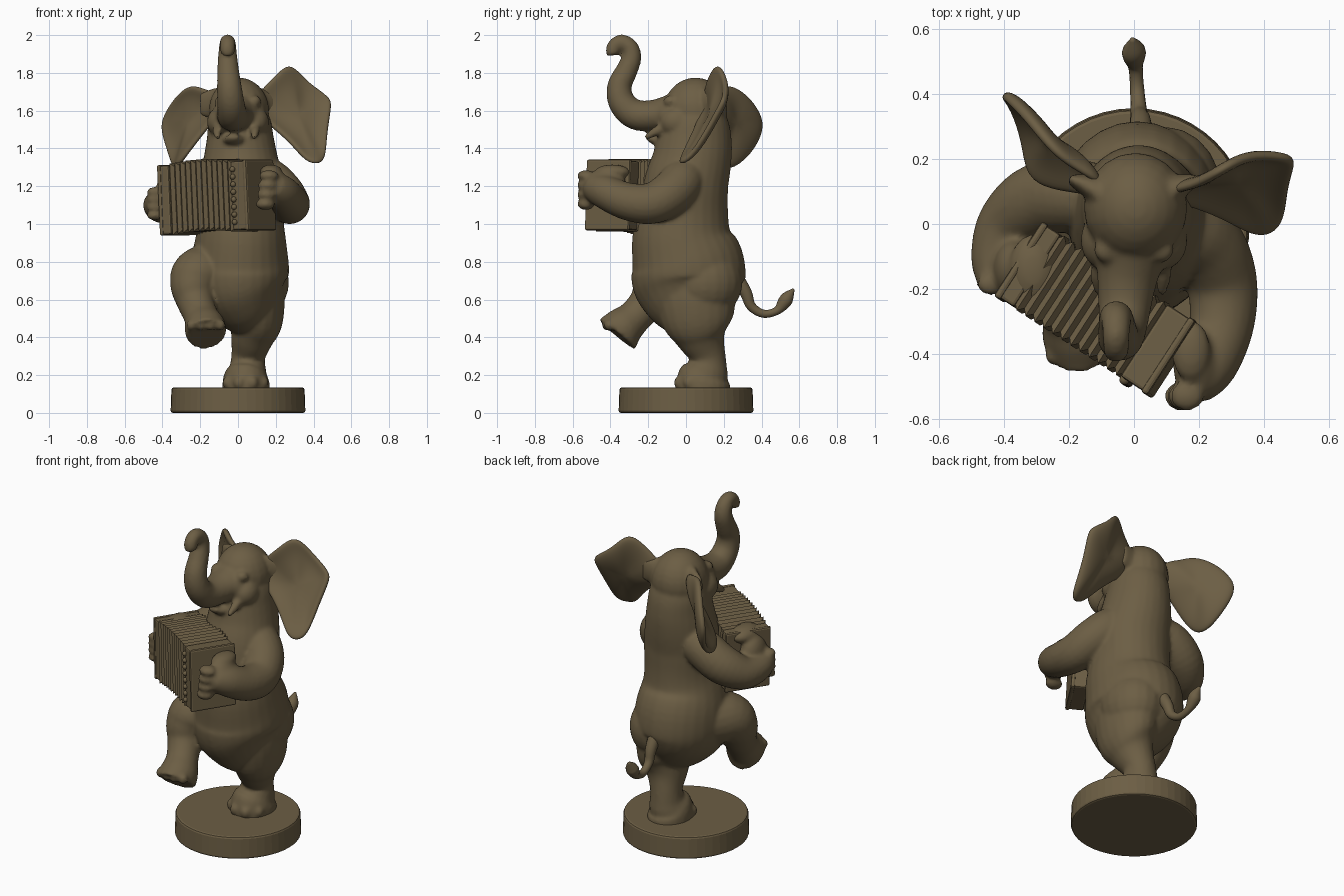
import bpy, bmesh, math
from mathutils import Vector, Matrix

if "Cube" in bpy.data.objects:
    bpy.data.objects.remove(bpy.data.objects["Cube"])

bronze = bpy.data.materials.new("dark_bronze")
bronze.use_nodes = True
COLOR = (.15, .112, .058, 1)
bronze.diffuse_color = COLOR
bronze.node_tree.nodes["Principled BSDF"].inputs["Base Color"].default_value = COLOR


def finish(bm, name, smooth=True):
    bmesh.ops.recalc_face_normals(bm, faces=bm.faces)
    for f in bm.faces:
        f.smooth = smooth
    mesh = bpy.data.meshes.new(name)
    bm.to_mesh(mesh)
    bm.free()
    mesh.materials.append(bronze)
    obj = bpy.data.objects.new(name, mesh)
    bpy.context.collection.objects.link(obj)
    return obj


def spline(keys, steps=5):
    """Catmull-Rom through (x, y, z, radius a, radius b) keys."""
    k = [Vector(p if len(p) == 5 else (*p, p[-1])) for p in keys]
    k = [k[0]] + k + [k[-1]]
    out = []
    for a, b, c, d in zip(k, k[1:], k[2:], k[3:]):
        for i in range(steps):
            t = i / steps
            out.append(b + (c - a) * (t / 2) + (2 * a - 5 * b + 4 * c - d) * (t * t / 2)
                       + (3 * b - a - 3 * c + d) * (t ** 3 / 2))
    return out + [k[-1]]


def tube(bm, keys, sides=20):
    pts = spline(keys)
    rings = []
    for i, p in enumerate(pts):
        t = (pts[min(i + 1, len(pts) - 1)] - pts[max(i - 1, 0)]).to_3d().normalized()
        u = Vector((1, 0, 0)) - t * t.x
        u.normalize()
        v = t.cross(u)
        ring = []
        for j in range(sides):
            a = math.tau * j / sides
            ring.append(bm.verts.new(p.to_3d() + u * p[3] * math.cos(a) + v * p[4] * math.sin(a)))
        rings.append(ring)
    for r, s in zip(rings, rings[1:]):
        for j in range(sides):
            n = (j + 1) % sides
            bm.faces.new((r[j], r[n], s[n], s[j]))
    bm.faces.new(rings[0][::-1])
    bm.faces.new(rings[-1])


def ball(bm, center, radii):
    m = Matrix.Translation(center) @ Matrix.Diagonal((*radii, 1))
    bmesh.ops.create_uvsphere(bm, u_segments=20, v_segments=14, radius=1, matrix=m)


# Round plinth
bm = bmesh.new()
bmesh.ops.create_cone(bm, cap_ends=True, segments=48, radius1=.357, radius2=.352, depth=.135,
                      matrix=Matrix.Translation((0, 0, .0675)))
plinth = finish(bm, "plinth", False)
bev = plinth.modifiers.new("edge", "BEVEL")
bev.width = .012
bev.segments = 2

# Torso and neck
bm = bmesh.new()
tube(bm, [(.09, .05, .47, .11, .15), (.05, .03, .56, .19, .235), (.015, .015, .67, .25, .295),
          (.01, .01, .78, .26, .3), (.015, -.02, .92, .24, .268), (.02, -.015, 1.05, .22, .24),
          (.02, 0, 1.2, .22, .225), (.015, .03, 1.33, .2, .21), (.012, .045, 1.45, .178, .198),
          (.008, .05, 1.56, .16, .17), (.005, .05, 1.68, .1, .1)], 28)
ball(bm, (.095, .1, .69), (.175, .2, .19))
# Standing leg
tube(bm, [(.06, .03, .85, .1, .12), (.09, .045, .68, .15, .21), (.1, .06, .5, .14, .195),
          (.075, .08, .4, .115, .135), (.055, .115, .3, .09, .095), (.05, .11, .23, .1, .115),
          (.043, .093, .18, .122, .14), (.043, .09, .11, .127, .145)])
# Raised leg
tube(bm, [(-.06, .03, .74, .17), (-.2, -.11, .73, .15), (-.235, -.16, .67, .125),
          (-.225, -.2, .59, .1), (-.195, -.27, .51, .092), (-.175, -.33, .455, .11),
          (-.168, -.365, .415, .105, .125)])
# Left and right arms
tube(bm, [(.02, 0, 1.24, .07), (.14, -.01, 1.24, .115), (.225, -.07, 1.17, .118),
          (.27, -.18, 1.11, .11), (.27, -.31, 1.12, .1), (.23, -.43, 1.17, .09),
          (.18, -.49, 1.2, .075)])
tube(bm, [(-.02, .08, 1.25, .07), (-.16, .09, 1.24, .11), (-.29, .075, 1.16, .115),
          (-.385, .0, 1.1, .098), (-.425, -.1, 1.1, .078), (-.42, -.17, 1.12, .065)])
# Toes and fingers
for i in range(4):
    a = math.radians(-145 + 37 * i)
    ball(bm, (.04 + .11 * math.cos(a), .09 + .13 * math.sin(a), .16), (.032, .032, .035))
    ball(bm, (-.245 + .05 * i, -.42 + .01 * abs(i - 1.5), .465), (.03, .03, .03))
    ball(bm, (.145 + .006 * i, -.53, 1.105 + .05 * i), (.052, .046, .031))
    ball(bm, (-.44, -.185, 1.045 + .042 * i), (.045, .035, .025))
# Palms and thumbs
ball(bm, (.195, -.43, 1.19), (.075, .12, .1))
ball(bm, (.175, -.39, 1.275), (.06, .095, .04))
ball(bm, (-.31, -.14, 1.275), (.075, .11, .05))
ball(bm, (-.365, -.14, 1.17), (.07, .095, .11))
# Skull, muzzle and jaw
ball(bm, (.005, .05, 1.6), (.16, .17, .175))
ball(bm, (-.01, -.07, 1.58), (.125, .12, .1))
tube(bm, [(0, 0, 1.47, .1, .07), (-.015, -.1, 1.45, .08, .042), (-.025, -.17, 1.447, .052, .026),
          (-.03, -.21, 1.465, .03, .013)])
# Trunk
tube(bm, [(0, -.02, 1.6, .13, .11), (-.02, -.16, 1.575, .095, .085), (-.03, -.27, 1.58, .08),
          (-.038, -.34, 1.645, .072), (-.046, -.352, 1.73, .065), (-.052, -.315, 1.81, .058),
          (-.055, -.288, 1.88, .052), (-.055, -.298, 1.935, .046), (-.055, -.34, 1.962, .042),
          (-.055, -.375, 1.945, .04), (-.055, -.387, 1.915, .039), (-.055, -.386, 1.893, .032)])
# Cheeks, tusks, brows and ear roots
for side in (-1, 1):
    ball(bm, (.09 * side, -.05, 1.54), (.075, .09, .08))
    tube(bm, [(.09 * side, -.08, 1.53, .03), (.1 * side - .01, -.16, 1.49, .025),
              (.095 * side - .01, -.215, 1.455, .014)])
    ball(bm, (.085 * side, -.08, 1.65), (.038, .04, .032))
    tube(bm, [(.05 * side, .1, 1.63, .06, .11), (.13 * side, .115, 1.635, .04, .085),
              (.2 * side, .14, 1.635, .015, .06)])
body = finish(bm, "body")
fuse = body.modifiers.new("fuse", "REMESH")
fuse.mode = "VOXEL"
fuse.voxel_size = .011
fuse.use_smooth_shade = True
relax = body.modifiers.new("relax", "SMOOTH")
relax.iterations = 6

# Tail with tuft
bm = bmesh.new()
tube(bm, [(.02, .25, .74, .04), (.02, .315, .64, .033), (.015, .345, .565, .026),
          (.01, .41, .525, .022), (.005, .48, .54, .022), (0, .52, .585, .036),
          (0, .54, .615, .032), (-.005, .57, .655, .006)], 14)
finish(bm, "tail")


# Ears: dished fans from outline to centre
def ear(name, outline, dish):
    bm = bmesh.new()
    pts = [Vector(p) for p in outline]
    mid = sum(pts, Vector()) / len(pts)
    rings = []
    for scale, push in ((1.05, 0), (.8, .7), (.4, 1)):
        rings.append([bm.verts.new(mid + (p - mid) * scale + Vector(dish) * push) for p in pts])
    for r, s in zip(rings, rings[1:]):
        for j in range(len(pts)):
            n = (j + 1) % len(pts)
            bm.faces.new((r[j], r[n], s[n], s[j]))
    bm.faces.new(rings[-1])
    obj = finish(bm, name)
    thick = obj.modifiers.new("thickness", "SOLIDIFY")
    thick.thickness = .034
    thick.offset = 0
    sub = obj.modifiers.new("round", "SUBSURF")
    sub.levels = sub.render_levels = 2


ear("left_ear", [(.1, .1, 1.68), (.18, .11, 1.75), (.25, .15, 1.83), (.3, .18, 1.825),
                 (.37, .21, 1.74), (.48, .2, 1.67), (.49, .18, 1.63), (.465, .11, 1.5),
                 (.46, .02, 1.35), (.42, -.03, 1.33), (.36, -.03, 1.34), (.29, .01, 1.43),
                 (.2, .05, 1.51), (.12, .07, 1.57)],
    (0, .04, -.01))
ear("right_ear", [(-.1, .13, 1.69), (-.18, .17, 1.7), (-.25, .22, 1.735), (-.32, .31, 1.68),
                  (-.375, .37, 1.6), (-.41, .4, 1.52), (-.375, .36, 1.41), (-.335, .25, 1.29),
                  (-.325, .14, 1.31), (-.25, .11, 1.41), (-.18, .1, 1.5), (-.12, .09, 1.57)],
    (.01, .04, 0))

# Squeezebox: pleated bellows between two end blocks
place = (Matrix.Translation((-.105, -.27, 1.14)) @ Matrix.Rotation(math.radians(-33), 4, "Z")
         @ Matrix.Rotation(math.radians(-3), 4, "Y"))


def block(bm, center, size):
    m = place @ Matrix.Translation(center) @ Matrix.Diagonal((*size, 1))
    bmesh.ops.create_cube(bm, size=1, matrix=m)


bm = bmesh.new()
pleats, last = 12, None
for i in range(pleats * 2 + 1):
    t = i / (pleats * 2)
    grow = .014 if i % 2 else -.004
    w, h = .122 + grow, .175 + grow
    lift = .015 * math.sin(math.pi * t)
    corners = ((-w, -h), (w, -h), (w, h), (-w, h))
    ring = [bm.verts.new(place @ Vector((-.225 + .4 * t, y, z + lift))) for y, z in corners]
    if last:
        for j in range(4):
            n = (j + 1) % 4
            bm.faces.new((last[j], last[n], ring[n], ring[j]))
    else:
        bm.faces.new(ring)
    last = ring
bm.faces.new(last)
finish(bm, "bellows", False)

for name, x, width in (("right_end_block", -.255, .07), ("left_end_block", .22, .1)):
    bm = bmesh.new()
    block(bm, (x, 0, 0), (width, .265, .365))
    block(bm, (x + math.copysign(width / 2 - .01, x), 0, 0), (.025, .275, .375))
    end = finish(bm, name, False)
    bev = end.modifiers.new("edge", "BEVEL")
    bev.width = .01
    bev.segments = 2

# Row of round keys on the front of the end block
bm = bmesh.new()
for i in range(8):
    c = place @ Vector((.185, -.135, -.14 + .04 * i))
    ball(bm, c, (.015, .015, .015))
finish(bm, "keys")
